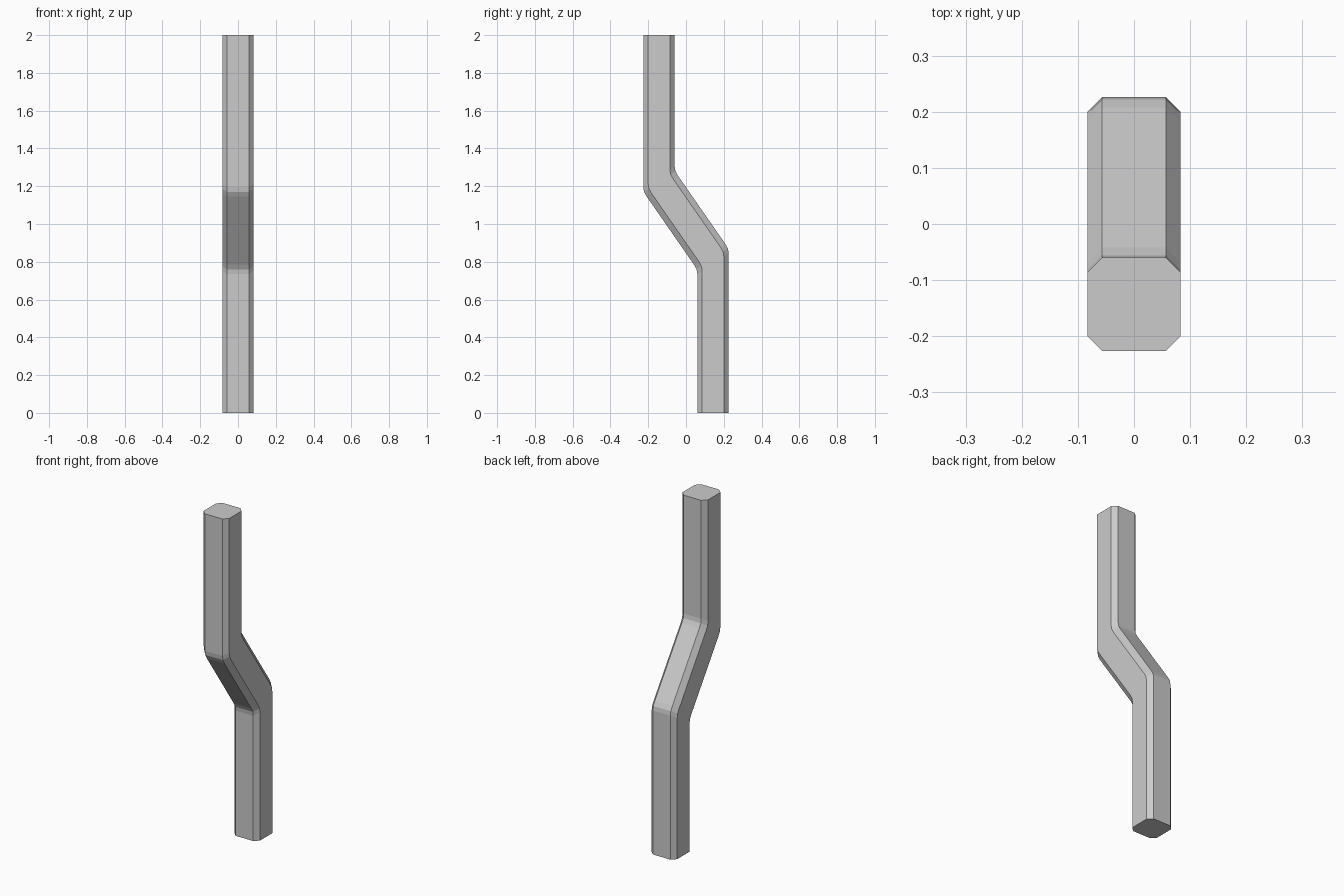
import bpy, bmesh

if "Cube" in bpy.data.objects:
    bpy.data.objects.remove(bpy.data.objects["Cube"])

H = 2.0
MID = 1.02           # height of the point the bend is symmetric about
HALF_X, FLAT_X = 0.083, 0.057
CHAMFER = 0.155      # chamfer as a fraction of the section depth

# Front side of the bar, bottom to top, as (y, z)
front = [(0.06, 0.0), (0.06, 0.735), (0.056, 0.76), (0.042, 0.785),
         (-0.208, 1.145), (-0.222, 1.17), (-0.226, 1.195), (-0.226, H)]
# Back side is the front turned half a circle about the middle
back = [(-y, 2 * MID - z) for y, z in reversed(front)]
back[0] = (back[0][0], 0.0)
back[-1] = (back[-1][0], H)

# Chamfered square section as (x, fraction from front to back)
section = [(-FLAT_X, 0), (FLAT_X, 0), (HALF_X, CHAMFER), (HALF_X, 1 - CHAMFER),
           (FLAT_X, 1), (-FLAT_X, 1), (-HALF_X, 1 - CHAMFER), (-HALF_X, CHAMFER)]

# Cranked bar: rings joined along the path, capped at both ends
bm = bmesh.new()
rings = []
for (fy, fz), (by, bz) in zip(front, back):
    rings.append([bm.verts.new((x, fy + (by - fy) * t, fz + (bz - fz) * t))
                  for x, t in section])
n = len(section)
for a, b in zip(rings, rings[1:]):
    for i in range(n):
        j = (i + 1) % n
        bm.faces.new((a[i], a[j], b[j], b[i]))
bm.faces.new(rings[0][::-1])
bm.faces.new(rings[-1])
bmesh.ops.recalc_face_normals(bm, faces=bm.faces)
mesh = bpy.data.meshes.new("cranked_bar")
bm.to_mesh(mesh)
bm.free()
bar = bpy.data.objects.new("cranked_bar", mesh)
bpy.context.collection.objects.link(bar)
